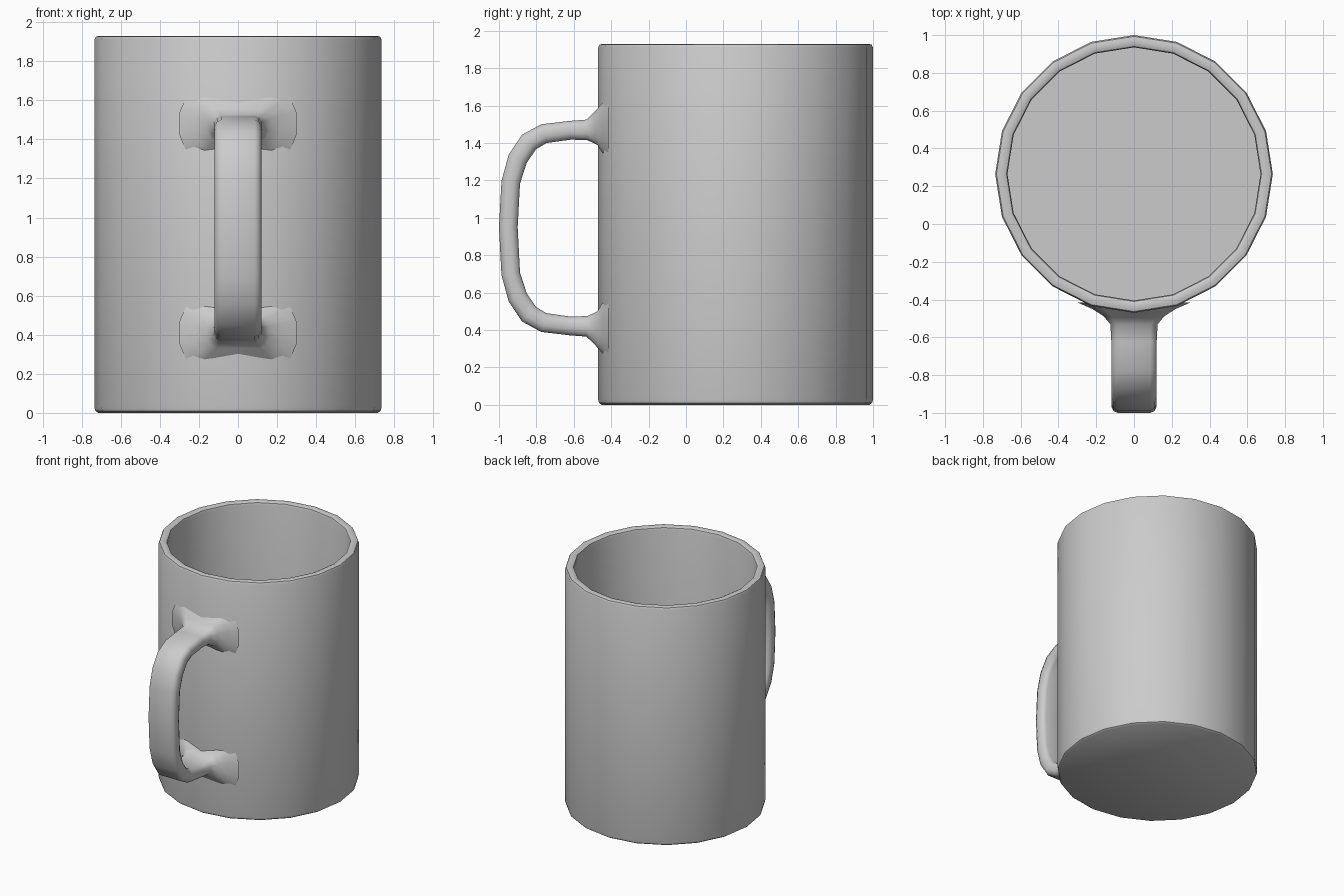
import bpy
import bmesh
import math
from mathutils import Vector

cube = bpy.data.objects.get("Cube")
if cube:
    bpy.data.objects.remove(cube, do_unlink=True)

# One plain ceramic colour
ceramic = bpy.data.materials.new("grey_ceramic")
ceramic.use_nodes = True
colour = (0.6, 0.6, 0.6, 1)
ceramic.diffuse_color = colour
ceramic.node_tree.nodes["Principled BSDF"].inputs["Base Color"].default_value = colour

SIDES = 20
CENTRE_Y = 0.265


def skin_rings(name, rings, angle):
    """Join closed rings of points into a smooth capped surface."""
    bm = bmesh.new()
    loops = [[bm.verts.new(p) for p in ring] for ring in rings]
    count = len(loops[0])
    for a, b in zip(loops, loops[1:]):
        for i in range(count):
            j = (i + 1) % count
            bm.faces.new((a[i], a[j], b[j], b[i]))
    bm.faces.new(loops[0])
    bm.faces.new(loops[-1])
    bmesh.ops.recalc_face_normals(bm, faces=bm.faces)
    mesh = bpy.data.meshes.new(name)
    bm.to_mesh(mesh)
    bm.free()
    mesh.materials.append(ceramic)
    obj = bpy.data.objects.new(name, mesh)
    bpy.context.collection.objects.link(obj)
    bpy.ops.object.select_all(action="DESELECT")
    obj.select_set(True)
    bpy.context.view_layer.objects.active = obj
    bpy.ops.object.shade_smooth_by_angle(angle=math.radians(angle))
    return obj


def circle(radius, z):
    return [(radius * math.sin(math.tau * i / SIDES),
             CENTRE_Y + radius * math.cos(math.tau * i / SIDES), z)
            for i in range(SIDES)]


# Hollow body: foot, outer wall, rounded rim, inner wall, floor
wall = [(0.715, 0), (0.73, 0.01), (0.735, 0.03), (0.735, 1.91), (0.728, 1.926),
        (0.712, 1.93), (0.69, 1.93), (0.675, 1.923), (0.67, 1.905), (0.67, 0.07)]
skin_rings("mug_body", [circle(r, z) for r, z in wall], 40)

# Upper half of the handle centreline: y, z, half width, half thickness
upper = [(-0.415, 1.48, 0.30, 0.16), (-0.45, 1.48, 0.22, 0.13),
         (-0.485, 1.475, 0.16, 0.085), (-0.53, 1.47, 0.125, 0.055),
         (-0.62, 1.468, 0.12, 0.05), (-0.76, 1.45, 0.12, 0.052),
         (-0.84, 1.405, 0.12, 0.054), (-0.90, 1.315, 0.12, 0.053),
         (-0.937, 1.19, 0.12, 0.05)]
MID_Z = 0.95
lower = [(y, 2 * MID_Z - z - 0.01, w, t) for y, z, w, t in reversed(upper)]
path = upper + [(-0.95, MID_Z, 0.12, 0.05)] + lower


def handle_ring(i):
    y, z, half_w, half_t = path[i]
    a, b = path[max(i - 1, 0)], path[min(i + 1, len(path) - 1)]
    tangent = Vector((0, b[0] - a[0], b[1] - a[1])).normalized()
    if i in (0, 1, len(path) - 2, len(path) - 1):
        tangent = Vector((0, -1 if i < 2 else 1, 0))
    across = Vector((1, 0, 0))
    out = tangent.cross(across)
    # Rectangle section with softened corners
    corner = [(1, 0.35), (0.9, 0.8), (0.72, 1)]
    quarter = corner + [(-u, v) for u, v in reversed(corner)]
    section = quarter + [(-u, -v) for u, v in quarter]
    centre = Vector((0, y, z))
    return [centre + across * u * half_w + out * v * half_t for u, v in section]


# Curved handle with flared roots sunk into the wall
skin_rings("handle", [handle_ring(i) for i in range(len(path))], 60)
